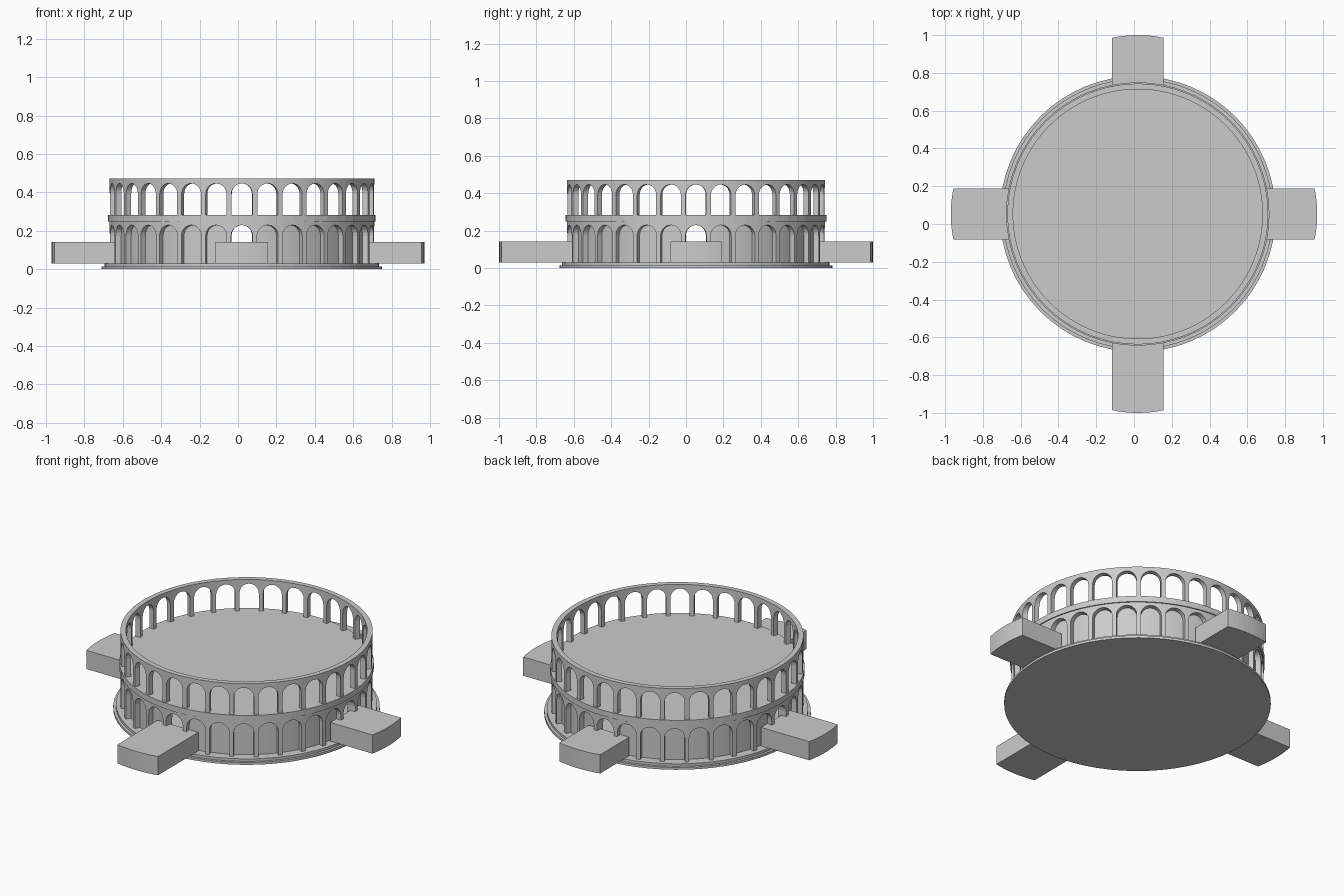
import bpy, bmesh
from math import pi, sin, cos, sqrt

if "Cube" in bpy.data.objects:
    bpy.data.objects.remove(bpy.data.objects["Cube"])

CX, CY = 0.02, 0.053      # centre of the round building
BAYS = 32


def finish(bm, name):
    bmesh.ops.remove_doubles(bm, verts=bm.verts, dist=0.0003)
    bmesh.ops.recalc_face_normals(bm, faces=bm.faces)
    me = bpy.data.meshes.new(name)
    bm.to_mesh(me)
    bm.free()
    ob = bpy.data.objects.new(name, me)
    bpy.context.collection.objects.link(ob)
    return ob


def disc(name, r, z0, z1, sides=64):
    bm = bmesh.new()
    ring = [bm.verts.new((CX + r * cos(2 * pi * i / sides), CY + r * sin(2 * pi * i / sides), z0))
            for i in range(sides)]
    f = bm.faces.new(ring)
    ext = bmesh.ops.extrude_face_region(bm, geom=[f])
    top = [v for v in ext["geom"] if isinstance(v, bmesh.types.BMVert)]
    bmesh.ops.translate(bm, verts=top, vec=(0, 0, z1 - z0))
    return finish(bm, name)


def arcade(name, r0, r1, z0, z1, crown, half, open_bays):
    """Curved wall between radii r0 and r1, with round-headed openings in the given bays."""
    bm = bmesh.new()
    h, a = pi / BAYS, half / r1
    spring = crown - half
    n = 10
    # (angle, height of arch underside) across the opening
    arch = [(-a * cos(pi * i / n), spring + half * sin(pi * i / n)) for i in range(n + 1)]

    def quad(pts):
        bm.faces.new([bm.verts.new((CX + r * cos(t), CY + r * sin(t), z)) for r, t, z in pts])

    def panel(t0, t1, b0, b1, c):
        for r in (r0, r1):
            quad([(r, t0, b0), (r, t1, b1), (r, t1, c), (r, t0, c)])

    def level(t0, t1, b0, b1):
        quad([(r0, t0, b0), (r0, t1, b1), (r1, t1, b1), (r1, t0, b0)])

    for k in range(BAYS):
        m = 2 * pi * k / BAYS
        # piers either side
        for s in (-1, 1):
            t0, t1 = m + s * h, m + s * a
            panel(t0, t1, z0, z0, spring)
            panel(t0, t1, spring, spring, z1)
            level(t0, t1, z0, z0)
            level(t0, t1, z1, z1)
            if k in open_bays:
                quad([(r0, t1, z0), (r1, t1, z0), (r1, t1, spring), (r0, t1, spring)])
        # arch head, or plain wall when the bay is closed
        for (u0, b0), (u1, b1) in zip(arch, arch[1:]):
            t0, t1 = m + u0, m + u1
            if k not in open_bays:
                b0 = b1 = z0
            panel(t0, t1, b0, b1, z1)
            level(t0, t1, b0, b1)
            level(t0, t1, z1, z1)
    return finish(bm, name)


def wing(name, dx, dy, reach):
    """Straight entrance block with a gently bowed outer end."""
    bm = bmesh.new()
    hw, R, n = 0.136, 0.66, 8
    prof = [(0.655, -hw)]
    for i in range(n + 1):
        v = -hw + 2 * hw * i / n
        prof.append((reach - R + sqrt(R * R - v * v), v))
    prof.append((0.655, hw))
    f = bm.faces.new([bm.verts.new((CX + u * dx - v * dy, CY + u * dy + v * dx, 0.03)) for u, v in prof])
    ext = bmesh.ops.extrude_face_region(bm, geom=[f])
    top = [v for v in ext["geom"] if isinstance(v, bmesh.types.BMVert)]
    bmesh.ops.translate(bm, verts=top, vec=(0, 0, 0.113))
    return finish(bm, name)


every = set(range(BAYS))
doors = {0, 8, 16, 24}

# stepped base
disc("base_step_lower", 0.73, 0.0, 0.014)
disc("base_step_upper", 0.715, 0.014, 0.029)

# ground storey: open arcade in front of a closed drum with four doorways
arcade("lower_arcade", 0.66, 0.69, 0.028, 0.255, 0.23, 0.056, every)
arcade("inner_drum", 0.635, 0.659, 0.028, 0.255, 0.23, 0.056, doors)

# belt course and upper floor
disc("upper_floor_belt", 0.697, 0.248, 0.283)

# upper storey
arcade("upper_arcade", 0.66, 0.69, 0.282, 0.472, 0.447, 0.055, every)

# four entrance wings
wing("wing_right", 1, 0, 0.97 - CX)
wing("wing_back", 0, 1, 1.0 - CY)
wing("wing_left", -1, 0, 0.97 + CX)
wing("wing_front", 0, -1, 1.0 + CY)
